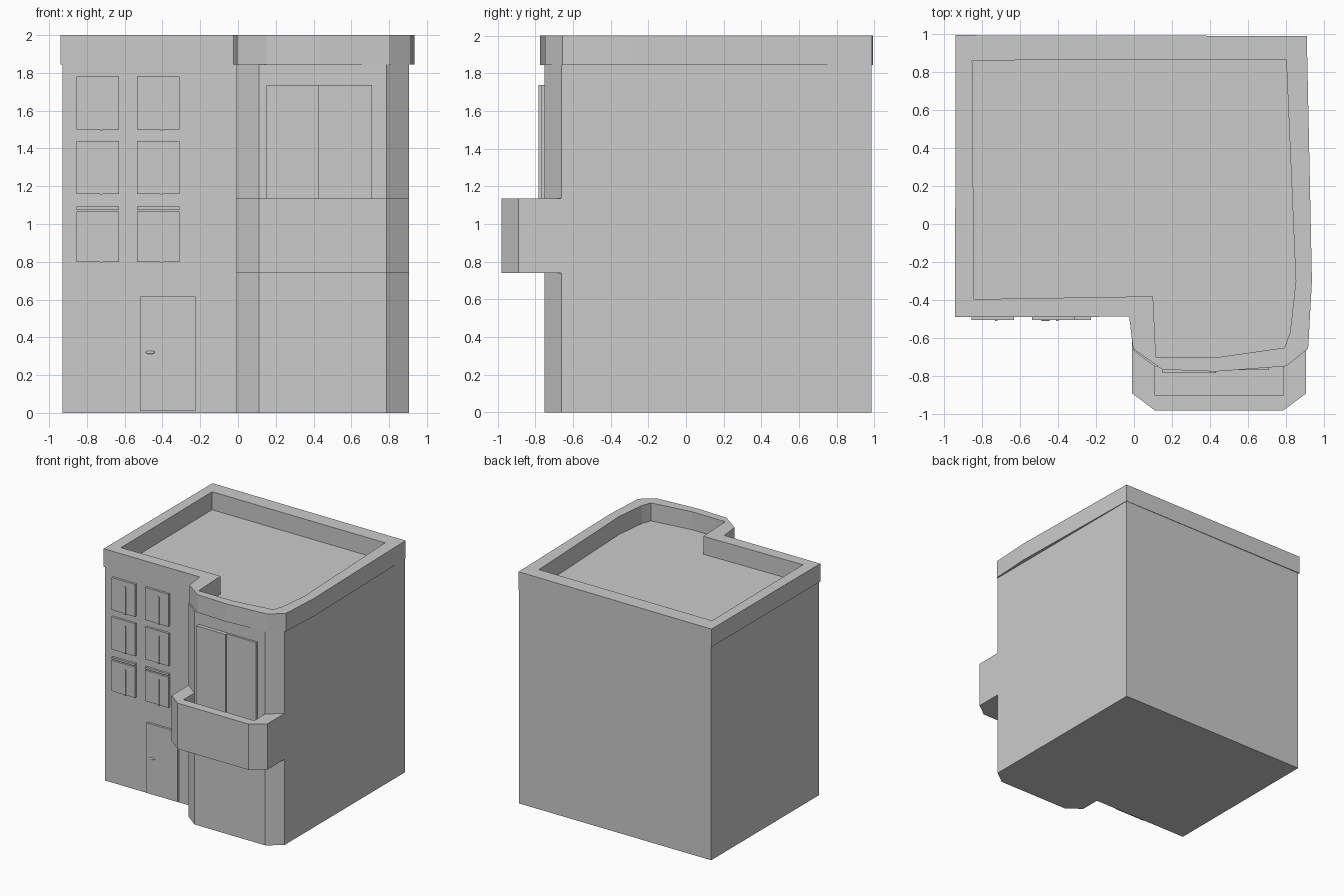
import bpy, bmesh, math

if "Cube" in bpy.data.objects:
    bpy.data.objects.remove(bpy.data.objects["Cube"])

def make_object(name, bm):
    bmesh.ops.recalc_face_normals(bm, faces=bm.faces)
    mesh = bpy.data.meshes.new(name)
    bm.to_mesh(mesh)
    bm.free()
    obj = bpy.data.objects.new(name, mesh)
    bpy.context.collection.objects.link(obj)
    return obj

def prism(name, outline, z0, z1):
    """Extrude a plan outline from z0 to z1."""
    bm = bmesh.new()
    face = bm.faces.new([bm.verts.new((x, y, z0)) for x, y in outline])
    ext = bmesh.ops.extrude_face_region(bm, geom=[face], use_keep_orig=True)
    top = [g for g in ext["geom"] if isinstance(g, bmesh.types.BMVert)]
    bmesh.ops.translate(bm, verts=top, vec=(0, 0, z1 - z0))
    return make_object(name, bm)

def box(name, x0, x1, y0, y1, z0, z1):
    return prism(name, [(x0, y0), (x1, y0), (x1, y1), (x0, y1)], z0, z1)

def ring(name, outer, inner, z0, z1):
    """Closed wall between two plan outlines with matching point counts."""
    bm = bmesh.new()
    loops = [[bm.verts.new((x, y, z)) for x, y in pts]
             for pts, z in ((outer, z0), (outer, z1), (inner, z1), (inner, z0))]
    n = len(outer)
    for k in range(4):
        a, b = loops[k], loops[(k + 1) % 4]
        for i in range(n):
            j = (i + 1) % n
            bm.faces.new((a[i], a[j], b[j], b[i]))
    return make_object(name, bm)

WALL = -0.485    # front wall plane
BAY = -0.75      # bay front plane
ROOF = 1.845

# House body with chamfered projecting bay
prism("house_body", [(-0.93, WALL), (-0.01, WALL), (-0.01, -0.66), (0.11, BAY),
                     (0.785, BAY), (0.905, -0.66), (0.905, 0.985), (-0.93, 0.985)], 0, ROOF)

# Roof parapet
outer = [(-0.94, -0.489), (-0.025, -0.487), (-0.005, -0.655), (0.15, -0.765), (0.43, -0.775),
         (0.80, -0.747), (0.915, -0.655), (0.935, -0.30), (0.908, 0.988), (-0.938, 0.992)]
inner = [(-0.84, -0.395), (0.10, -0.38), (0.108, -0.55), (0.115, -0.70), (0.44, -0.70),
         (0.79, -0.65), (0.82, -0.57), (0.85, -0.30), (0.80, 0.863), (-0.85, 0.86)]
ring("roof_parapet", outer, inner, ROOF, 2.0)

# Balcony wall and floor
prism("balcony_wall", [(-0.01, -0.66), (-0.01, -0.89), (0.11, -0.98), (0.785, -0.98),
                       (0.905, -0.89), (0.905, -0.66), (0.785, BAY), (0.785, -0.90),
                       (0.11, -0.90), (0.11, BAY)], 0.74, 1.135)
box("balcony_floor", 0.11, 0.785, -0.90, BAY, 0.74, 0.80)

# Balcony doors, the left leaf standing slightly forward
box("balcony_door_left", 0.15, 0.43, -0.782, BAY + 0.01, 0.80, 1.737)
box("balcony_door_right", 0.43, 0.71, -0.768, BAY + 0.01, 0.80, 1.737)

# Windows: pane, centre bar, and a lintel strip on the lowest row
for col, x in enumerate((-0.855, -0.535)):
    for row, (z0, z1) in enumerate(((0.80, 1.065), (1.16, 1.44), (1.50, 1.78))):
        tag = f"{col}_{row}"
        box("window_" + tag, x, x + 0.225, -0.504, WALL + 0.01, z0, z1)
        box("window_bar_" + tag, x + 0.125, x + 0.137, -0.509, -0.50, z0 - 0.005, z1 - 0.045)
        if row == 0:
            box("window_lintel_" + tag, x, x + 0.225, -0.504, WALL + 0.01, 1.075, 1.092)

# Front door and oval knob
box("front_door", -0.52, -0.225, -0.504, WALL + 0.01, 0.01, 0.615)
bm = bmesh.new()
bmesh.ops.create_uvsphere(bm, u_segments=16, v_segments=8, radius=1)
bmesh.ops.scale(bm, verts=bm.verts, vec=(0.024, 0.007, 0.009))
bmesh.ops.translate(bm, verts=bm.verts, vec=(-0.465, -0.504, 0.32))
knob = make_object("door_knob", bm)
for p in knob.data.polygons:
    p.use_smooth = True
